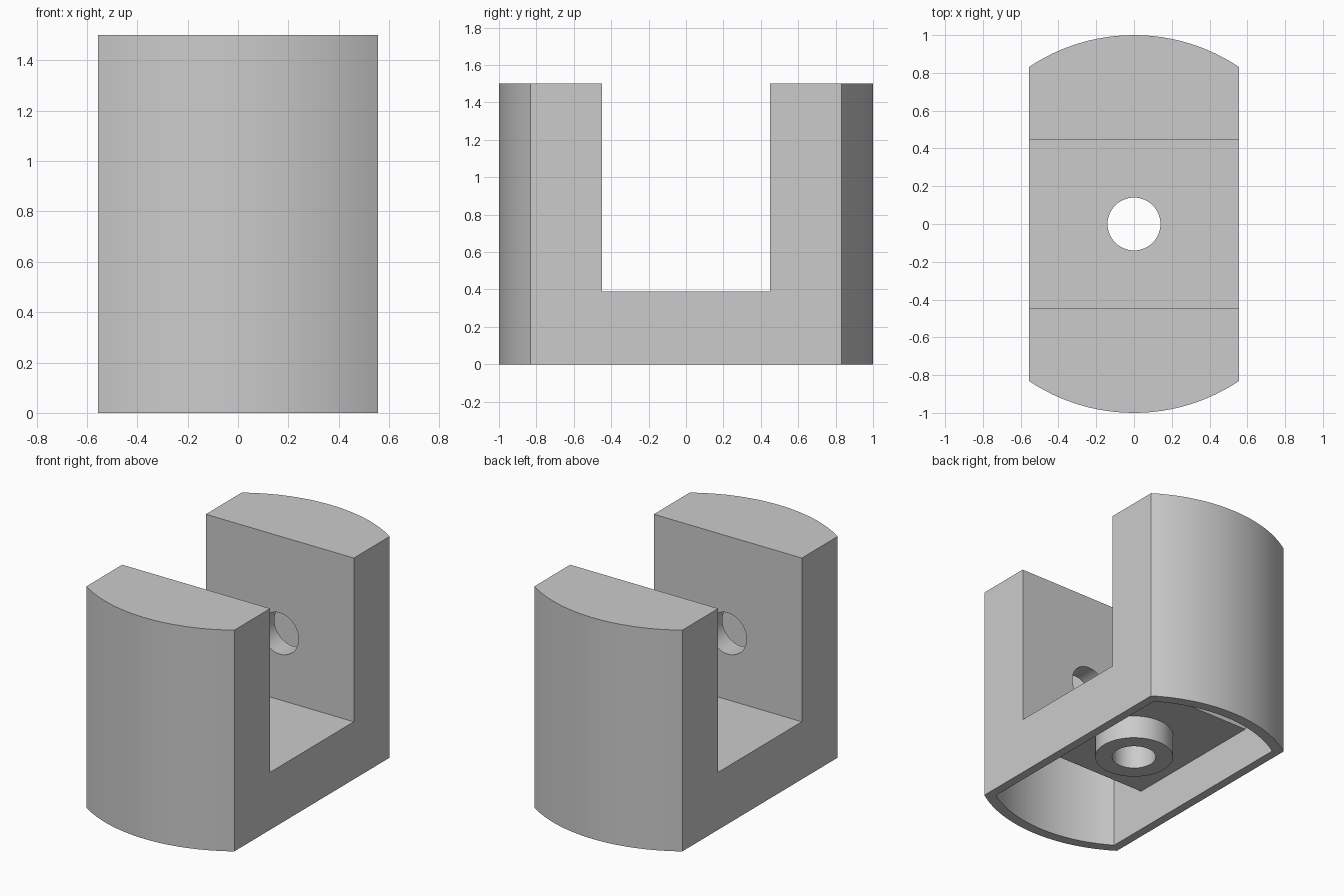
import bpy, bmesh, math
from mathutils import Matrix

if "Cube" in bpy.data.objects:
    bpy.data.objects.remove(bpy.data.objects["Cube"], do_unlink=True)

grey = bpy.data.materials.new("plain_grey")
grey.use_nodes = True
colour = (0.6, 0.6, 0.6, 1)
grey.diffuse_color = colour
grey.node_tree.nodes["Principled BSDF"].inputs["Base Color"].default_value = colour


def finish(name, bm):
    bmesh.ops.recalc_face_normals(bm, faces=bm.faces)
    mesh = bpy.data.meshes.new(name)
    bm.to_mesh(mesh)
    bm.free()
    mesh.materials.append(grey)
    obj = bpy.data.objects.new(name, mesh)
    bpy.context.collection.objects.link(obj)
    return obj


def capsule_prism(name, radius, half_width, z0, z1, steps=24):
    """Extruded circle with both sides cut flat."""
    a = math.asin(half_width / radius)
    angles = [-a + 2 * a * i / steps for i in range(steps + 1)]
    front = [(radius * math.sin(t), -radius * math.cos(t)) for t in angles]
    outline = front + [(-x, -y) for x, y in front]
    bm = bmesh.new()
    face = bm.faces.new([bm.verts.new((x, y, z0)) for x, y in outline])
    top = bmesh.ops.extrude_face_region(bm, geom=[face])["geom"]
    verts = [v for v in top if isinstance(v, bmesh.types.BMVert)]
    bmesh.ops.translate(bm, verts=verts, vec=(0, 0, z1 - z0))
    return finish(name, bm)


def box(name, size, centre):
    bm = bmesh.new()
    bmesh.ops.create_cube(bm, size=1, matrix=Matrix.Translation(centre) @ Matrix.Diagonal((*size, 1)))
    return finish(name, bm)


def cylinder(name, radius, length, centre, along_y=False):
    bm = bmesh.new()
    turn = Matrix.Rotation(math.pi / 2 if along_y else 0, 4, "X")
    bmesh.ops.create_cone(bm, cap_ends=True, segments=48, radius1=radius, radius2=radius,
                          depth=length, matrix=Matrix.Translation(centre) @ turn)
    return finish(name, bm)


def cut(target, cutters):
    """Subtract each cutter in turn, then discard it."""
    bpy.context.view_layer.objects.active = target
    for cutter in cutters:
        cutter.hide_render = True
        mod = target.modifiers.new("cut", "BOOLEAN")
        mod.operation, mod.solver, mod.object = "DIFFERENCE", "EXACT", cutter
        bpy.ops.object.modifier_apply(modifier=mod.name)
        bpy.data.objects.remove(cutter, do_unlink=True)


pin_z = 0.84

# Hollow underside, leaving the floor, slot walls and round bosses solid
cavity = capsule_prism("cavity", 0.93, 0.495, -0.1, 1.4)
cut(cavity, [
    box("slot_wall_core", (2, 1.04, 2), (0, 0, 1.28)),
    cylinder("floor_boss", 0.25, 0.4, (0, 0, 0.32)),
    cylinder("arm_bosses", 0.25, 1.18, (0, 0, pin_z), True),
])

# U-shaped body with slot, cavity and holes
body = capsule_prism("forked_body", 1.0, 0.555, 0, 1.5)
cut(body, [
    cavity,
    box("slot", (2, 0.896, 2), (0, 0, 1.39)),
    cylinder("floor_hole", 0.14, 1.2, (0, 0, 0.3)),
    cylinder("pin_hole", 0.14, 1.4, (0, 0, pin_z), True),
])

bpy.ops.object.select_all(action="DESELECT")
body.select_set(True)
bpy.context.view_layer.objects.active = body
bpy.ops.object.shade_smooth_by_angle(angle=math.radians(30))
